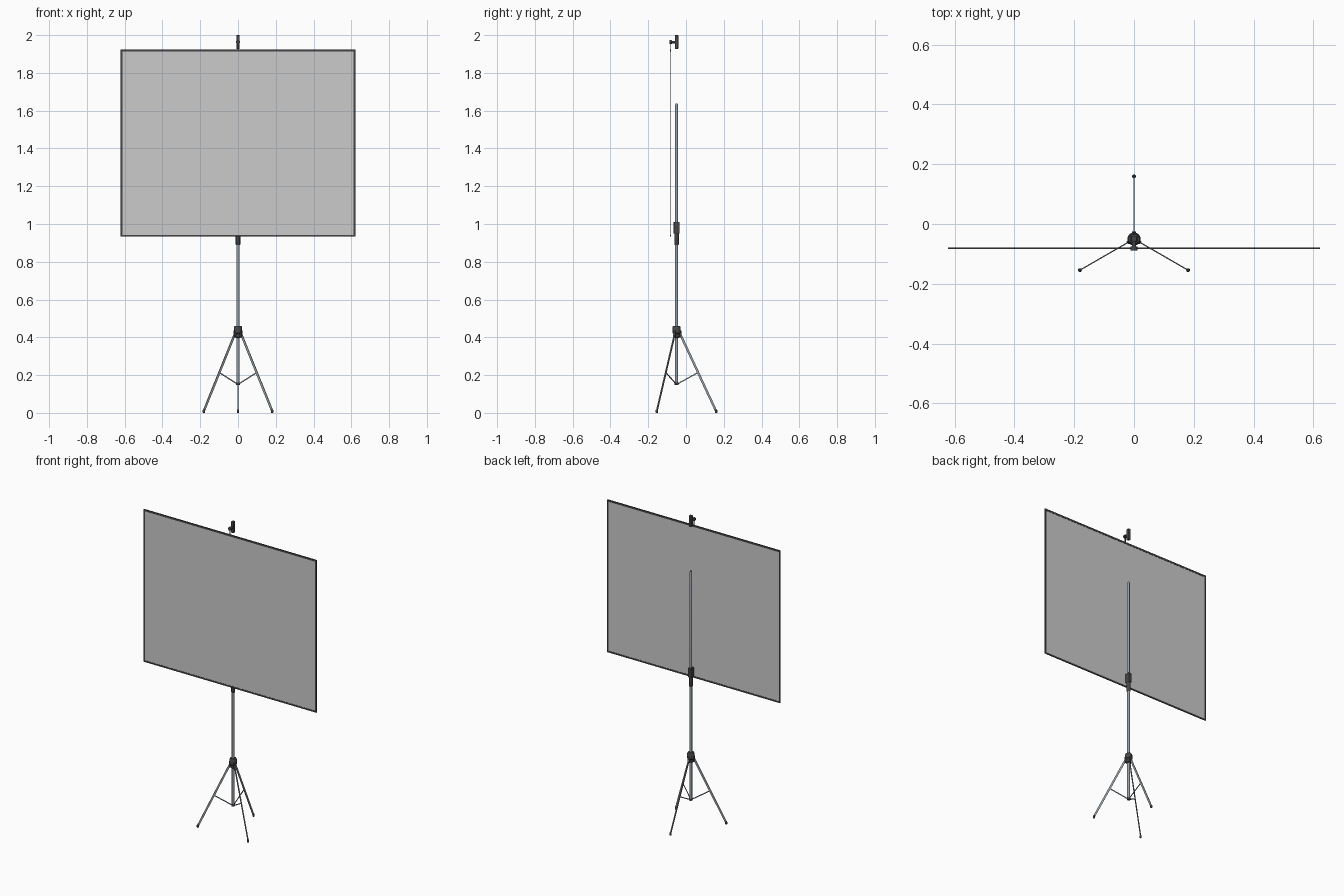
import bpy, bmesh
from math import radians, pi
from mathutils import Vector, Matrix

if "Cube" in bpy.data.objects:
    bpy.data.objects.remove(bpy.data.objects["Cube"])

PY = -0.05      # pole axis
SY = -0.081     # screen plane


def mat(name, c):
    m = bpy.data.materials.new(name)
    m.diffuse_color = (*c, 1)
    m.use_nodes = True
    m.node_tree.nodes["Principled BSDF"].inputs["Base Color"].default_value = m.diffuse_color
    return m


dark = mat("dark_plastic", (0.06, 0.06, 0.06))
steel = mat("steel", (0.30, 0.34, 0.37))


def finish(name, bm, m=None, smooth=False):
    bmesh.ops.recalc_face_normals(bm, faces=bm.faces)
    me = bpy.data.meshes.new(name)
    bm.to_mesh(me)
    bm.free()
    ob = bpy.data.objects.new(name, me)
    bpy.context.collection.objects.link(ob)
    if m:
        me.materials.append(m)
    if smooth:
        bpy.ops.object.select_all(action='DESELECT')
        ob.select_set(True)
        bpy.context.view_layer.objects.active = ob
        bpy.ops.object.shade_smooth_by_angle(angle=radians(35))
    return ob


def box(name, c, s, m=None, bevel=0):
    bm = bmesh.new()
    bmesh.ops.create_cube(bm, size=1, matrix=Matrix.Translation(c) @ Matrix.Diagonal((*s, 1)))
    if bevel:
        bmesh.ops.bevel(bm, geom=bm.edges[:], offset=bevel, segments=2, profile=0.5, affect='EDGES')
    return finish(name, bm, m)


def lathe(name, profile, origin, m=None, n=20, axis=(0, 0, 1)):
    """Revolve (radius, height) points and cap both ends."""
    bm = bmesh.new()
    M = Matrix.Translation(origin) @ Vector((0, 0, 1)).rotation_difference(Vector(axis)).to_matrix().to_4x4()
    rings = []
    for r, h in profile:
        rings.append([bm.verts.new(M @ (Matrix.Rotation(2 * pi * i / n, 3, 'Z') @ Vector((r, 0, h))))
                      for i in range(n)])
    for a, b in zip(rings, rings[1:]):
        for i in range(n):
            bm.faces.new((a[i], a[(i + 1) % n], b[(i + 1) % n], b[i]))
    bm.faces.new(rings[0])
    bm.faces.new(rings[-1])
    return finish(name, bm, m, True)


def strip(name, p, q, ang, wide, thick, m):
    """Flat bar from p to q, given as (radius, z), in the vertical plane at ang."""
    bm = bmesh.new()
    p, q = Vector((p[0], 0, p[1])), Vector((q[0], 0, q[1]))
    rot = Vector((0, 0, 1)).rotation_difference((q - p).normalized()).to_matrix().to_4x4()
    M = (Matrix.Translation((0, PY, 0)) @ Matrix.Rotation(ang, 4, 'Z') @
         Matrix.Translation((p + q) / 2) @ rot @ Matrix.Diagonal((wide, thick, (q - p).length, 1)))
    bmesh.ops.create_cube(bm, size=1, matrix=M)
    return finish(name, bm, m)


# screen sheet and its border bars
W, Z0, Z1 = 0.622, 0.933, 1.925
ZC, H = (Z0 + Z1) / 2, Z1 - Z0
box("screen_sheet", (0, SY, ZC), (2 * W - 0.01, 0.002, H - 0.01))
for s, side in ((-1, "left"), (1, "right")):
    box("screen_border_" + side, (s * (W - 0.005), SY, ZC), (0.01, 0.004, H), dark)
box("screen_border_top", (0, SY, Z1 - 0.006), (2 * W, 0.005, 0.012), dark)
box("screen_border_bottom", (0, SY, Z0 + 0.005), (2 * W, 0.005, 0.010), dark)

# poles
lathe("lower_pole", [(0.0085, 0.15), (0.0085, 0.95)], (0, PY, 0), steel)
lathe("upper_pole", [(0.0075, 0.93), (0.0075, 1.632), (0.006, 1.637)], (0, PY, 0), steel)
lathe("pole_foot_cap", [(0.010, 0.148), (0.010, 0.16)], (0, PY, 0), dark)

# height clamp between the poles
lathe("clamp_sleeve", [(0.010, 0.888), (0.012, 0.892), (0.012, 0.95)], (0, PY, 0), dark)
box("clamp_body", (0, PY, 0.98), (0.024, 0.032, 0.062), dark, 0.004)

# tripod hub
lathe("hub", [(0.013, 0.397), (0.017, 0.402), (0.017, 0.418), (0.022, 0.424),
              (0.022, 0.452), (0.018, 0.461)], (0, PY, 0), dark)

# three legs with braces, lugs and feet
for i, ang in enumerate((90, 210, 330), 1):
    a = radians(ang)
    d = Vector((0, PY, 0)) + Matrix.Rotation(a, 3, 'Z') @ Vector((0.209, 0, 0))
    strip(f"leg_{i}", (0.017, 0.422), (0.208, 0.012), a, 0.012, 0.004, steel)
    strip(f"leg_brace_{i}", (0.006, 0.154), (0.113, 0.213), a, 0.006, 0.003, steel)
    strip(f"hub_lug_{i}", (0.017, 0.400), (0.017, 0.436), a, 0.016, 0.012, dark)
    lathe(f"leg_foot_{i}", [(0.005, 0), (0.0065, 0.003), (0.0065, 0.014), (0.004, 0.019)],
          (d.x, d.y, 0), dark, 12)

# top hanger: sleeve, forward knob and hook link to the screen
box("hanger_body", (0, PY, 1.963), (0.018, 0.018, 0.074), dark, 0.003)
lathe("hanger_arm", [(0.007, 0), (0.007, 0.022), (0.011, 0.023), (0.011, 0.035)],
      (0, PY - 0.003, 1.963), dark, 16, (0, -1, 0))
box("hanger_link", (0, SY, 1.938), (0.006, 0.004, 0.036), dark)
